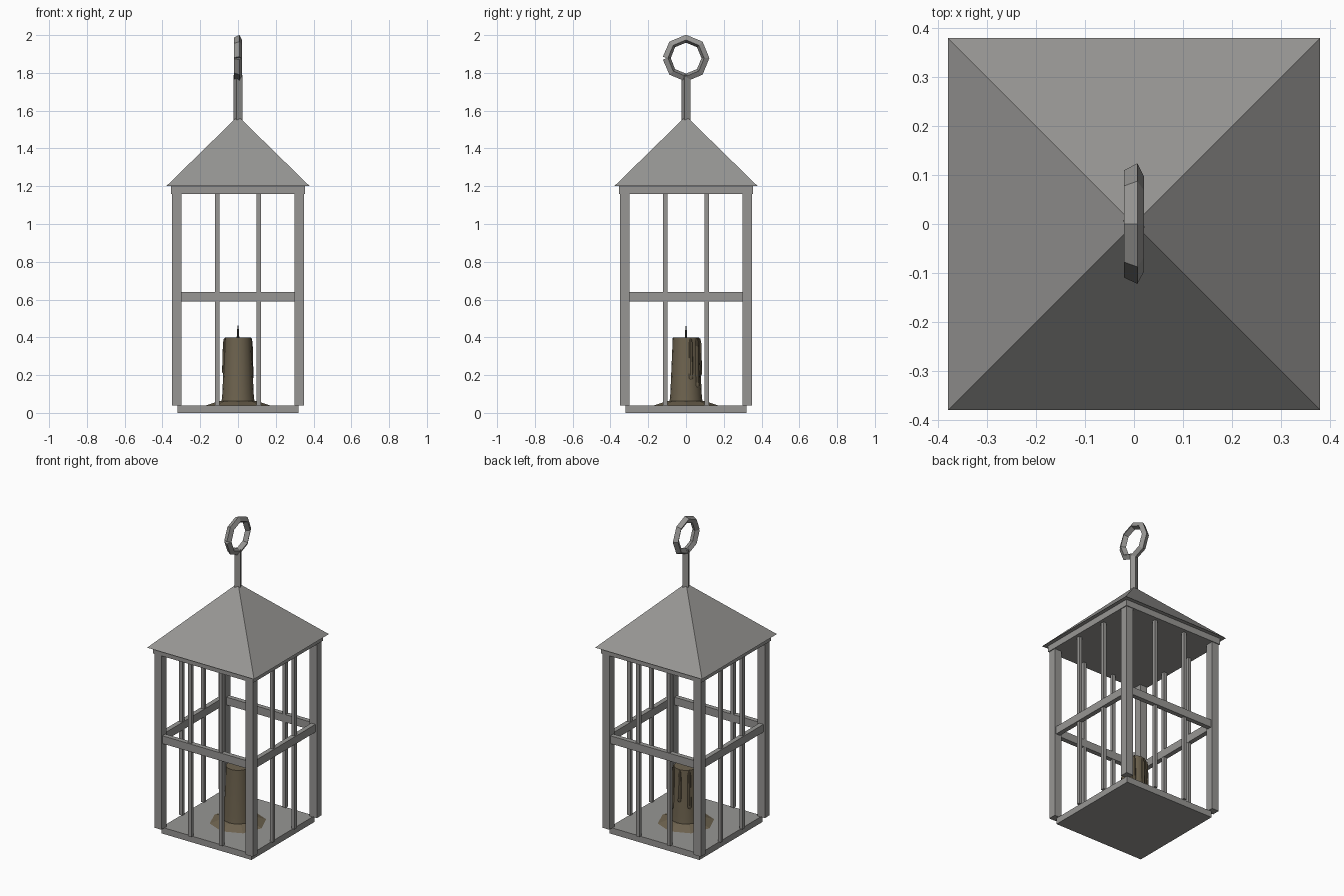
import bpy, bmesh, math
from mathutils import Vector

if "Cube" in bpy.data.objects:
    bpy.data.objects.remove(bpy.data.objects["Cube"])


def material(name, rgb):
    m = bpy.data.materials.new(name)
    m.diffuse_color = (*rgb, 1)
    m.use_nodes = True
    m.node_tree.nodes["Principled BSDF"].inputs["Base Color"].default_value = m.diffuse_color
    return m


METAL = material("grey metal", (0.31, 0.305, 0.295))
WAX = material("old wax", (0.155, 0.125, 0.078))
WICK = material("dark wick", (0.05, 0.045, 0.035))


def finish(name, bm, mat, smooth=False):
    bmesh.ops.recalc_face_normals(bm, faces=bm.faces)
    me = bpy.data.meshes.new(name)
    bm.to_mesh(me)
    bm.free()
    me.materials.append(mat)
    ob = bpy.data.objects.new(name, me)
    bpy.context.collection.objects.link(ob)
    if smooth:
        bpy.ops.object.select_all(action='DESELECT')
        ob.select_set(True)
        bpy.context.view_layer.objects.active = ob
        bpy.ops.object.shade_smooth_by_angle(angle=math.radians(40))
    return ob


def box(name, centre, size, mat=METAL):
    bm = bmesh.new()
    bmesh.ops.create_cube(bm, size=1)
    for v in bm.verts:
        v.co = Vector([c + a * s for c, a, s in zip(centre, v.co, size)])
    return finish(name, bm, mat)


def lathe(name, profile, sides, mat, turn=0.0, x=0, y=0, smooth=False):
    """Stack of polygon rings from (radius, z) pairs, capped at both ends."""
    bm = bmesh.new()
    rings = []
    for r, z in profile:
        angles = [turn + math.tau * i / sides for i in range(sides)]
        rings.append([bm.verts.new((x + r * math.cos(a), y + r * math.sin(a), z)) for a in angles])
    for a, b in zip(rings, rings[1:]):
        for i in range(sides):
            j = (i + 1) % sides
            bm.faces.new((a[i], a[j], b[j], b[i]))
    bm.faces.new(rings[0])
    bm.faces.new(rings[-1])
    bmesh.ops.remove_doubles(bm, verts=bm.verts, dist=1e-6)
    return finish(name, bm, mat, smooth)


# Base plate and top plate
box("base_plate", (0, 0, 0.02), (0.64, 0.64, 0.04))
box("top_plate", (0, 0, 1.18), (0.71, 0.71, 0.04))

# Corner posts
for sx in (-1, 1):
    for sy in (-1, 1):
        box("corner_post", (sx * 0.325, sy * 0.325, 0.60), (0.05, 0.05, 1.12))

# Middle rails and thin bars on each side
for s in (-1, 1):
    box("rail", (0, s * 0.325, 0.615), (0.60, 0.03, 0.05))
    box("rail", (s * 0.325, 0, 0.615), (0.03, 0.60, 0.05))
    for t in (-0.11, 0.11):
        box("thin_bar", (t, s * 0.322, 0.60), (0.022, 0.022, 1.12))
        box("thin_bar", (s * 0.322, t, 0.60), (0.022, 0.022, 1.12))

# Pyramid roof
lathe("roof", [(0.38 * math.sqrt(2), 1.2), (0.002, 1.57)], 4, METAL, math.pi / 4)

# Hanging rod
lathe("hanging_rod", [(0.024, 1.54), (0.024, 1.79)], 4, METAL, math.radians(72))

# Octagonal ring, an open loop of square wire meeting at -y
bm = bmesh.new()
loops = []
for k in range(9):
    a = -math.pi + math.tau * k / 8
    out = Vector((0, math.cos(a), math.sin(a)))
    tilt = a + (math.pi / 8 if k == 0 else -math.pi / 8 if k == 8 else 0)
    side = Vector((0, math.cos(tilt), math.sin(tilt)))
    loop = []
    for q in range(4):
        b = math.radians(72 + 90 * q)
        p = Vector((0, 0, 1.878)) + out * 0.103 + side * 0.022 * math.sin(b)
        p.x = 0.022 * math.cos(b)
        loop.append(bm.verts.new(p))
    loops.append(loop)
for a, b in zip(loops, loops[1:]):
    for i in range(4):
        j = (i + 1) % 4
        bm.faces.new((a[i], a[j], b[j], b[i]))
bm.faces.new(loops[0])
bm.faces.new(loops[-1])
finish("hanging_ring", bm, METAL)

# Candle, wax puddle and wick
lathe("wax_puddle", [(0.167, 0.04), (0.10, 0.063)], 8, WAX)
lathe("candle", [(0.088, 0.05), (0.083, 0.10), (0.07, 0.40)], 16, WAX, smooth=True)
lathe("wick", [(0.007, 0.39), (0.006, 0.43), (0.001, 0.465)], 6, WICK)

# Wax drips: direction in degrees, lower end, distance from the axis
for deg, low, dist in ((20, 0.17, 0.073), (50, 0.13, 0.076), (95, 0.19, 0.072),
                       (140, 0.15, 0.073), (185, 0.20, 0.071)):
    a = math.radians(deg)
    lathe("wax_drip", [(0.004, low), (0.013, low + 0.015), (0.013, low + 0.04),
                       (0.009, 0.37), (0.004, 0.395)], 8, WAX,
          x=dist * math.cos(a), y=dist * math.sin(a), smooth=True)
